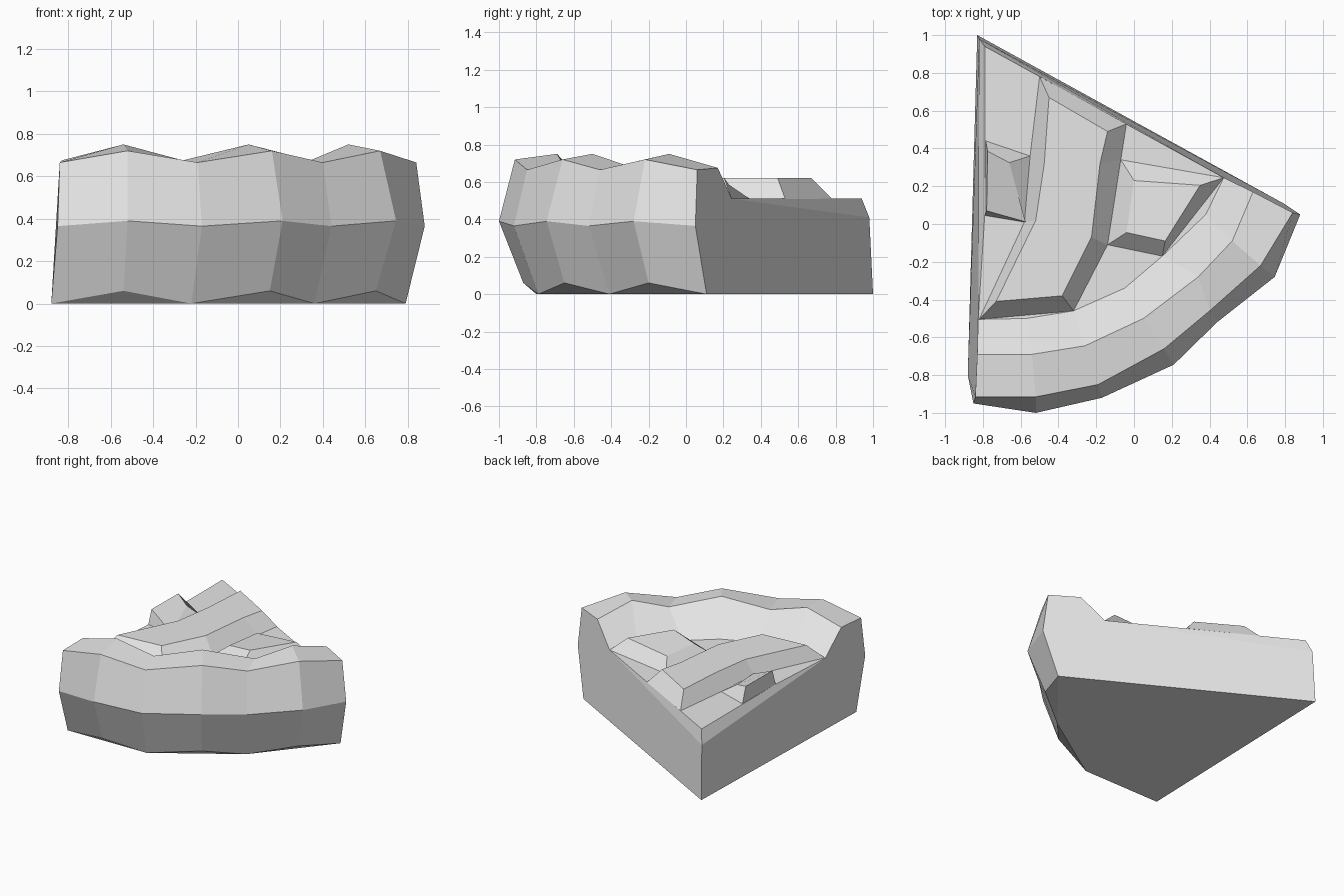
import bpy
import bmesh

old = bpy.data.objects.get("Cube")
if old:
    bpy.data.objects.remove(old, do_unlink=True)

FILL_Z = 0.51   # level of the filling
LATTICE_Z = 0.62   # top of the pastry strips

# One plain grey for everything
grey = bpy.data.materials.new("plain_grey")
grey.use_nodes = True
grey.diffuse_color = (0.8, 0.8, 0.8, 1)
grey.node_tree.nodes["Principled BSDF"].inputs["Base Color"].default_value = (0.8, 0.8, 0.8, 1)


def finish(name, bm):
    """Turn a bmesh into a flat shaded object."""
    bmesh.ops.recalc_face_normals(bm, faces=bm.faces[:])
    mesh = bpy.data.meshes.new(name)
    bm.to_mesh(mesh)
    bm.free()
    mesh.materials.append(grey)
    obj = bpy.data.objects.new(name, mesh)
    bpy.context.collection.objects.link(obj)
    return obj


def bridge(bm, lower, upper, closed=False):
    """Join two rows of vertices with quads."""
    count = len(lower)
    for i in range(count if closed else count - 1):
        j = (i + 1) % count
        bm.faces.new((lower[i], lower[j], upper[j], upper[i]))


def rippled_row(bm, points, low, high):
    """A row whose height alternates, giving the crimped crust."""
    return [bm.verts.new((x, y, high if i % 2 else low))
            for i, (x, y) in enumerate(points)]


def lattice_piece(name, base, top):
    """A strip of pastry with sloping sides, seated on the filling."""
    bm = bmesh.new()
    lower = [bm.verts.new((x, y, FILL_Z)) for x, y in base]
    upper = [bm.verts.new(p) for p in top]
    bridge(bm, lower, upper, closed=True)
    bm.faces.new(upper)
    bm.faces.new(lower[::-1])
    return finish(name, bm)


# Slice body: crimped crust rows from the foot, over the rim, to the filling
bm = bmesh.new()
foot = rippled_row(bm, [(-0.88, -0.8), (-0.54, -0.87), (-0.22, -0.79), (0.15, -0.65),
                        (0.36, -0.41), (0.65, -0.2), (0.79, 0.11)], 0, 0.06)
belly = rippled_row(bm, [(-0.85, -0.95), (-0.52, -1), (-0.17, -0.92), (0.21, -0.745),
                         (0.44, -0.52), (0.745, -0.28), (0.88, 0.05)], 0.365, 0.39)
shoulder = rippled_row(bm, [(-0.84, -0.915), (-0.52, -0.915), (-0.19, -0.85), (0.16, -0.66),
                            (0.4, -0.46), (0.67, -0.22), (0.84, 0.06)], 0.665, 0.72)
rim = rippled_row(bm, [(-0.83, -0.69), (-0.54, -0.69), (-0.26, -0.645), (0.05, -0.5),
                       (0.34, -0.28), (0.52, -0.09), (0.63, 0.17)], 0.675, 0.75)
inner = rippled_row(bm, [(-0.825, -0.505), (-0.57, -0.5), (-0.32, -0.46), (-0.05, -0.34),
                         (0.15, -0.17), (0.38, 0.05), (0.475, 0.245)], FILL_Z, FILL_Z)
rows = [foot, belly, shoulder, rim, inner]
for lower, upper in zip(rows, rows[1:]):
    bridge(bm, lower, upper)

# Pointed tip with a softened top edge
tip_foot = bm.verts.new((-0.83, 1, 0))
tip_edge = bm.verts.new((-0.82, 0.98, 0.41))
tip_top = bm.verts.new((-0.79, 0.94, FILL_Z))
side_top = bm.verts.new((-0.79, 0.05, FILL_Z))

# Cut sides, one for each end of the crust
for end in (0, -1):
    bm.faces.new([tip_foot] + [row[end] for row in rows] + [tip_edge])
bm.faces.new((tip_edge, tip_top, side_top, inner[0]))
bm.faces.new((tip_edge, inner[-1], tip_top))

# Filling surface and underside
bm.faces.new(inner + [tip_top, side_top])
bm.faces.new(foot[::2] + [tip_foot])
for i in range(0, len(foot) - 1, 2):
    bm.faces.new(foot[i:i + 3])
finish("slice_body", bm)

# Long lattice strip, running from the crust to the far cut side
bm = bmesh.new()
long_rows = []
for z, path in (
    (FILL_Z, [(-0.5, 0.78), (-0.55, 0.36), (-0.58, 0.01), (-0.82, -0.505)]),
    (LATTICE_Z, [(-0.45, 0.67), (-0.475, 0.32), (-0.52, 0.02), (-0.73, -0.41)]),
    (LATTICE_Z, [(-0.14, 0.49), (-0.18, 0.32), (-0.225, -0.07), (-0.38, -0.38)]),
    (FILL_Z, [(-0.04, 0.53), (-0.07, 0.34), (-0.14, -0.11), (-0.32, -0.46)]),
):
    long_rows.append([bm.verts.new((x, y, z)) for x, y in path])
for a, b in zip(long_rows, long_rows[1:] + long_rows[:1]):
    bridge(bm, a, b)
for end in (0, -1):
    bm.faces.new([row[end] for row in long_rows])
finish("long_lattice_strip", bm)

# Cross strip, dipping under the long one on both sides
lattice_piece("cross_strip_left",
              [(-0.07, 0.34), (-0.14, -0.11), (0.15, -0.17), (0.475, 0.245)],
              [(0, 0.23, 0.585), (-0.04, -0.045, 0.585),
               (0.165, -0.09, LATTICE_Z), (0.35, 0.205, LATTICE_Z)])
lattice_piece("cross_strip_right",
              [(-0.79, 0.045), (-0.58, 0.01), (-0.55, 0.36), (-0.785, 0.44)],
              [(-0.78, 0.07, LATTICE_Z), (-0.575, 0.012, 0.52),
               (-0.66, 0.325, 0.58), (-0.775, 0.385, LATTICE_Z)])
